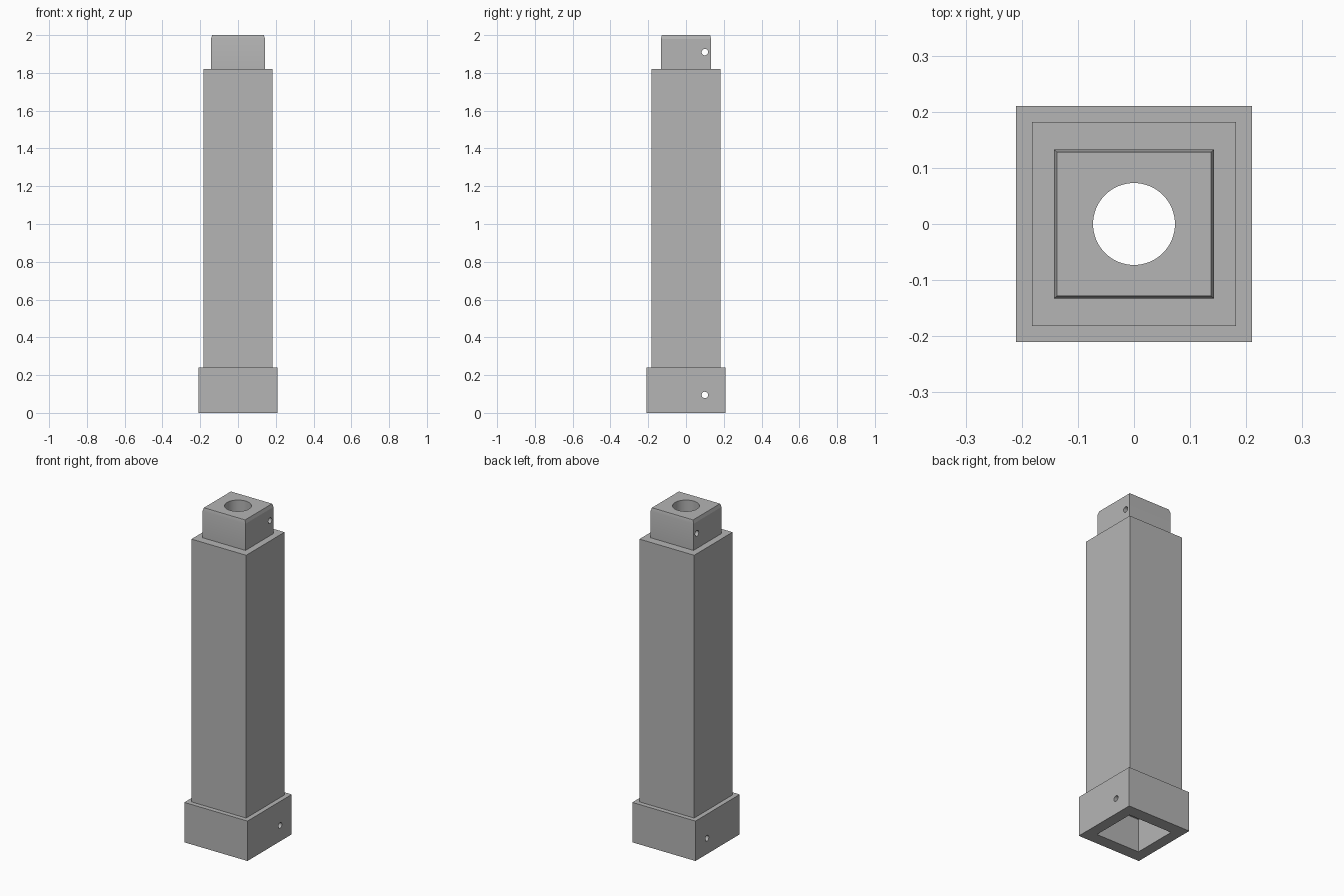
import bpy
import bmesh
import math

cube = bpy.data.objects.get("Cube")
if cube:
    bpy.data.objects.remove(cube, do_unlink=True)

grey = bpy.data.materials.new("stone grey")
grey.use_nodes = True
colour = (0.46, 0.46, 0.46, 1)
grey.diffuse_color = colour
grey.node_tree.nodes["Principled BSDF"].inputs["Base Color"].default_value = colour


def loft(name, sections):
    """Closed solid through rectangles given as (half x, half y, z)."""
    bm = bmesh.new()
    rings = [[bm.verts.new((sx * hx, sy * hy, z))
              for sx, sy in ((-1, -1), (1, -1), (1, 1), (-1, 1))]
             for hx, hy, z in sections]
    bm.faces.new(rings[0][::-1])
    bm.faces.new(rings[-1])
    for low, high in zip(rings, rings[1:]):
        for i in range(4):
            j = (i + 1) % 4
            bm.faces.new((low[i], low[j], high[j], high[i]))
    mesh = bpy.data.meshes.new(name)
    bm.to_mesh(mesh)
    bm.free()
    mesh.materials.append(grey)
    obj = bpy.data.objects.new(name, mesh)
    bpy.context.collection.objects.link(obj)
    return obj


def rod(name, radius, length, location, rotation=(0, 0, 0), sides=32):
    bpy.ops.mesh.primitive_cylinder_add(vertices=sides, radius=radius, depth=length,
                                        location=location, rotation=rotation)
    obj = bpy.context.object
    obj.name = name
    obj.data.materials.append(grey)
    return obj


def cut(target, cutter):
    mod = target.modifiers.new(cutter.name, "BOOLEAN")
    mod.operation = "DIFFERENCE"
    mod.solver = "EXACT"
    mod.object = cutter
    bpy.ops.object.select_all(action="DESELECT")
    bpy.context.view_layer.objects.active = target
    target.select_set(True)
    bpy.ops.object.modifier_apply(modifier=mod.name)
    bpy.data.objects.remove(cutter, do_unlink=True)


# Square post: wide collar, shaft, and a tenon with a narrow tapered lip
post = loft("square_post", [
    (0.21, 0.21, 0), (0.21, 0.21, 0.24),
    (0.182, 0.182, 0.24), (0.182, 0.182, 1.82),
    (0.143, 0.133, 1.82), (0.143, 0.133, 1.98),
    (0.137, 0.128, 2.0),
])

# Socket underneath that takes the tenon of another post
cut(post, loft("socket", [(0.145, 0.136, -0.1), (0.145, 0.136, 0.2)]))

# Round bore through the whole length
cut(post, rod("bore", 0.073, 2.4, (0, 0, 1), sides=64))

# Locking pin holes through the collar and the tenon
for z in (0.095, 1.91):
    cut(post, rod("pin_hole", 0.017, 0.8, (0, 0.1, z), (0, math.pi / 2, 0)))

bpy.ops.object.shade_smooth_by_angle(angle=math.radians(15))
